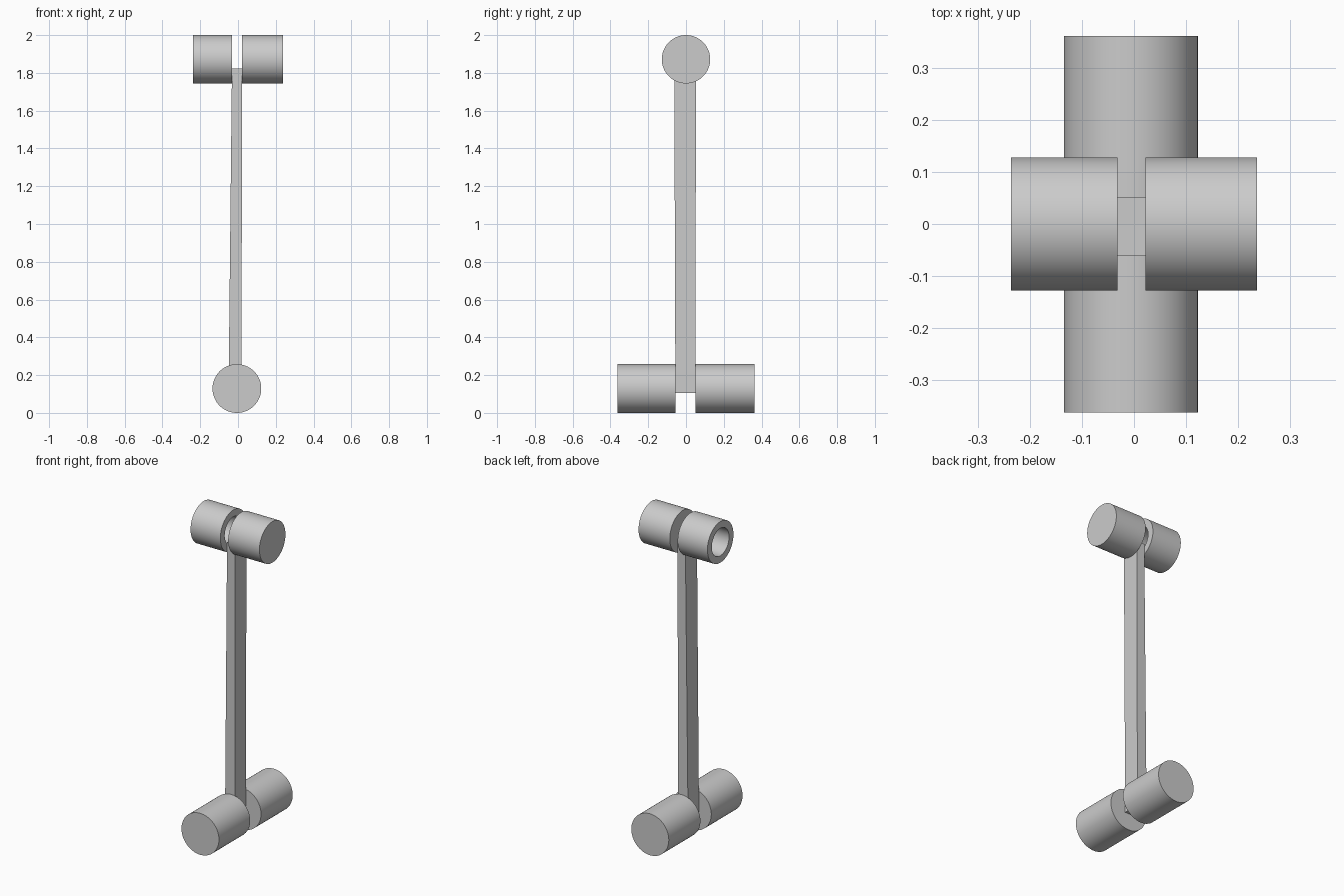
import bpy
import bmesh
import math
from mathutils import Matrix, Vector

default = bpy.data.objects.get("Cube")
if default:
    bpy.data.objects.remove(default, do_unlink=True)

# Single plain grey
GREY = (0.6, 0.6, 0.6, 1.0)
grey = bpy.data.materials.new("plain_grey")
grey.use_nodes = True
grey.diffuse_color = GREY
grey.node_tree.nodes["Principled BSDF"].inputs["Base Color"].default_value = GREY


def finish(name, bm, smooth=False):
    bmesh.ops.recalc_face_normals(bm, faces=bm.faces)
    mesh = bpy.data.meshes.new(name)
    bm.to_mesh(mesh)
    bm.free()
    mesh.materials.append(grey)
    obj = bpy.data.objects.new(name, mesh)
    bpy.context.collection.objects.link(obj)
    if smooth:
        bpy.ops.object.select_all(action="DESELECT")
        obj.select_set(True)
        bpy.context.view_layer.objects.active = obj
        bpy.ops.object.shade_smooth_by_angle(angle=math.radians(40))
    return obj


def roller(name, start, end, radius, centre, bore=0.0, turn=0.0):
    """Spin a rectangular profile about x, then turn the axis about z."""
    bm = bmesh.new()
    corners = [(start, bore), (start, radius), (end, radius), (end, bore)]
    verts = [bm.verts.new((x, 0, r)) for x, r in corners]
    edges = [bm.edges.new(pair) for pair in zip(verts, verts[1:])]
    if bore:
        edges.append(bm.edges.new((verts[-1], verts[0])))
    bmesh.ops.spin(bm, geom=verts + edges, cent=(0, 0, 0), axis=(1, 0, 0),
                   angle=math.tau, steps=64, use_duplicate=False)
    bmesh.ops.remove_doubles(bm, verts=bm.verts, dist=0.0001)
    bm.transform(Matrix.Translation(Vector(centre)) @ Matrix.Rotation(turn, 4, "Z"))
    return finish(name, bm, smooth=True)


# Upper pair of rollers, lying along x; one is bored through
TOP = (0, 0, 1.872)
roller("upper_right_tube", -0.237, -0.032, 0.128, TOP, bore=0.085)
roller("upper_left_roller", 0.022, 0.237, 0.128, TOP)

# Lower pair of rollers, lying along y
BASE = (-0.006, 0, 0.129)
roller("lower_front_roller", -0.363, -0.056, 0.129, BASE, turn=math.pi / 2)
roller("lower_back_roller", 0.051, 0.362, 0.129, BASE, turn=math.pi / 2)

# Slightly tapered connecting bar: x range, y range, z of each end
bm = bmesh.new()
bmesh.ops.create_cube(bm, size=2)
lower = ((-0.050, 0.018), (-0.056, 0.051), 0.105)
upper = ((-0.032, 0.022), (-0.062, 0.052), 1.822)
for v in bm.verts:
    xs, ys, z = upper if v.co.z > 0 else lower
    v.co = (xs[v.co.x > 0], ys[v.co.y > 0], z)
finish("connecting_bar", bm)
